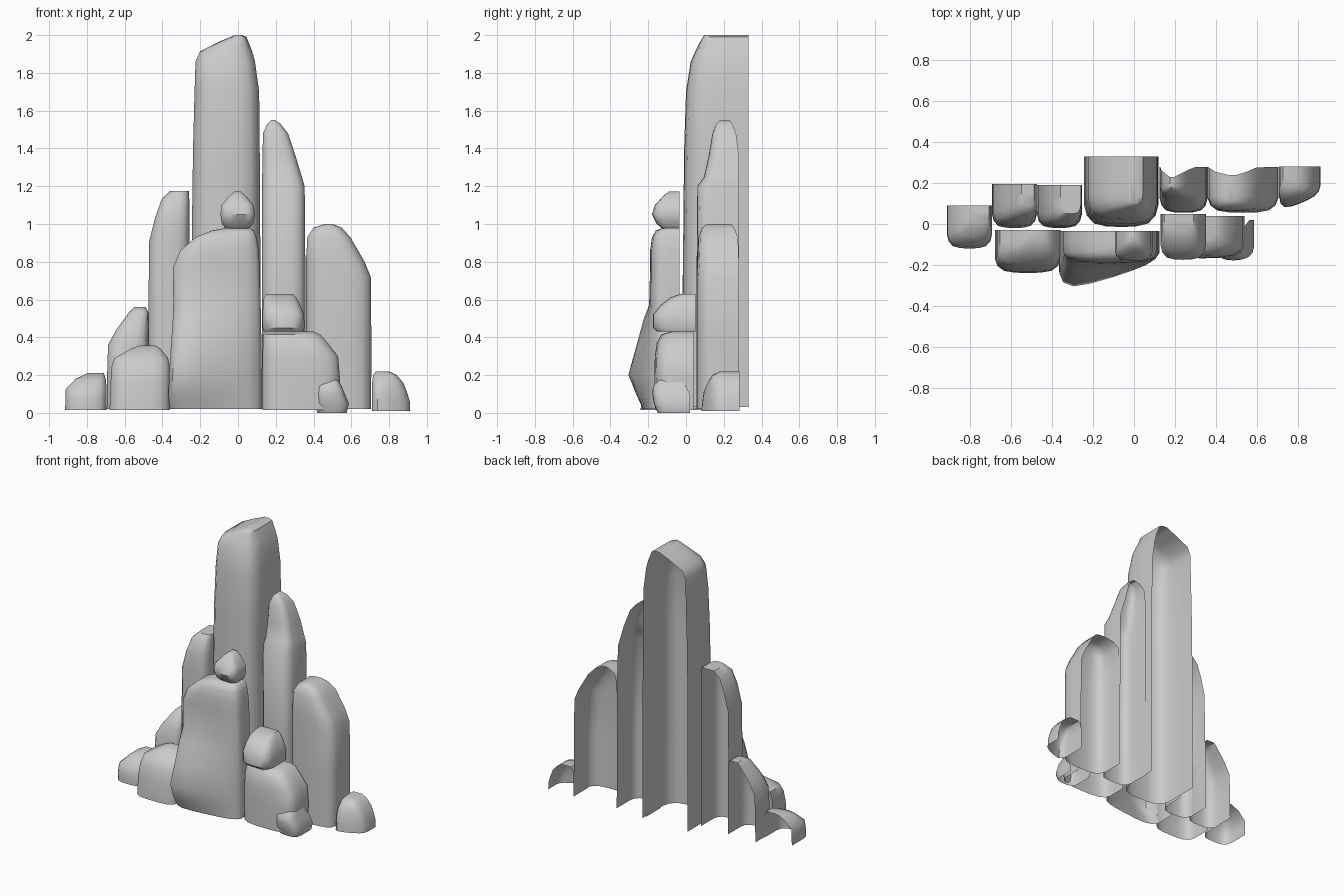
import bpy, bmesh

# Open-backed U section: (fraction across, fraction from front to back)
SECTION = [(0, 1), (0, .65), (0, .32), (.04, .16), (.14, .05), (.3, .01), (.5, 0),
           (.7, .01), (.86, .05), (.96, .16), (1, .32), (1, .65), (1, 1)]


def rock(name, back, levels, right_front=None):
    """Loft U sections upward. Level: z, x left, x right, y front[, y back].
    right_front pulls the right side of the front back to that y."""
    bm = bmesh.new()
    rows = []
    for lv in levels:
        z, xl, xr, yf = lv[:4]
        yb = lv[4] if len(lv) > 4 else back
        row = []
        for u, v in SECTION:
            f = yf
            if right_front is not None:
                f += u * max(0, right_front - yf)
            row.append(bm.verts.new((xl + u * (xr - xl), f + v * (yb - f), z)))
        rows.append(row)
    for a, b in zip(rows, rows[1:]):
        for i in range(len(SECTION) - 1):
            bm.faces.new((a[i], a[i + 1], b[i + 1], b[i]))
    bm.faces.new(rows[-1])
    me = bpy.data.meshes.new(name)
    bm.to_mesh(me)
    bm.free()
    ob = bpy.data.objects.new(name, me)
    bpy.context.collection.objects.link(ob)
    bpy.ops.object.select_all(action='DESELECT')
    ob.select_set(True)
    bpy.context.view_layer.objects.active = ob
    bpy.ops.object.shade_smooth_by_angle(angle=0.75)
    return ob


# Back row of tall columns
rock("tall_column", .33, [
    (.03, -.245, .12, -.015), (.9, -.245, .118, -.015), (1.4, -.238, .115, -.01),
    (1.7, -.23, .112, .0), (1.86, -.225, .09, .025), (1.915, -.2, .075, .05),
    (1.965, -.1, .055, .075), (1.99, -.04, .045, .09), (2.0, -.02, .02, .1)])
rock("right_spire", .28, [
    (.02, .125, .36, .055), (.6, .127, .358, .055), (1.2, .128, .353, .06),
    (1.25, .128, .338, .095), (1.36, .13, .305, .12, .28), (1.48, .132, .265, .14, .265),
    (1.53, .155, .225, .16, .245), (1.55, .175, .195, .18, .23)])
rock("right_tower", .28, [
    (.02, .362, .705, .055), (.4, .36, .706, .055), (.72, .36, .703, .055),
    (.8, .36, .67, .06), (.93, .367, .595, .065, .275), (.98, .4, .55, .085, .255),
    (1.0, .46, .5, .11, .24)])
rock("left_tower", .19, [
    (.02, -.475, -.255, -.02), (.5, -.475, -.255, -.02), (.91, -.47, -.257, -.015),
    (1.03, -.44, -.257, -.01), (1.13, -.405, -.258, .01), (1.175, -.36, -.26, .05)])

# Left stepped rocks
rock("left_step", .195, [
    (.02, -.695, -.475, -.02), (.2, -.693, -.475, -.02), (.36, -.688, -.475, -.01),
    (.44, -.645, -.475, .01), (.535, -.575, -.475, .05), (.56, -.55, -.49, .09)])
rock("far_left_boulder", .09, [
    (.015, -.915, -.695, -.12), (.07, -.914, -.695, -.12), (.125, -.912, -.695, -.11),
    (.18, -.86, -.7, -.06), (.21, -.8, -.71, .01)])
rock("left_front_boulder", -.03, [
    (.015, -.68, -.36, -.24), (.15, -.675, -.36, -.235), (.24, -.67, -.36, -.215),
    (.29, -.655, -.37, -.19), (.34, -.565, -.41, -.13), (.358, -.52, -.44, -.08)])

# Centre foreground rock and its perched stone
rock("centre_front_rock", -.035, [
    (.02, -.36, .125, -.245), (.09, -.368, .125, -.285), (.2, -.365, .125, -.34),
    (.35, -.355, .124, -.29), (.5, -.345, .122, -.24), (.57, -.342, .12, -.2),
    (.77, -.345, .115, -.19), (.86, -.305, .11, -.19), (.93, -.225, .098, -.18),
    (.965, -.14, .085, -.16), (.98, -.06, .06, -.12)], right_front=-.19)
rock("perched_stone", -.035, [
    (.97, -.06, .055, -.12), (1.0, -.085, .08, -.155), (1.05, -.093, .09, -.18),
    (1.1, -.088, .082, -.165), (1.15, -.045, .04, -.12), (1.172, -.02, .015, -.09)])

# Right foreground blocks and pebbles
rock("right_front_block", .04, [
    (.015, .13, .53, -.165), (.18, .13, .54, -.168), (.3, .13, .53, -.165),
    (.37, .132, .475, -.155), (.415, .135, .435, -.13), (.43, .15, .4, -.08)])
rock("stacked_block", .05, [
    (.43, .135, .345, -.155), (.45, .13, .352, -.175), (.52, .13, .35, -.175),
    (.57, .132, .33, -.135), (.61, .137, .31, -.085), (.63, .15, .29, -.03)])
rock("front_pebble", .02, [
    (.0, .42, .575, -.15), (.05, .405, .588, -.17), (.1, .408, .565, -.178),
    (.14, .415, .55, -.175, .0), (.185, .44, .525, -.135, -.03), (.215, .465, .49, -.11, -.06)])
rock("far_right_boulder", .282, [
    (.01, .71, .912, .06), (.06, .71, .91, .065), (.11, .71, .895, .075),
    (.16, .71, .875, .1), (.2, .715, .84, .14), (.22, .73, .8, .18)], right_front=.14)
